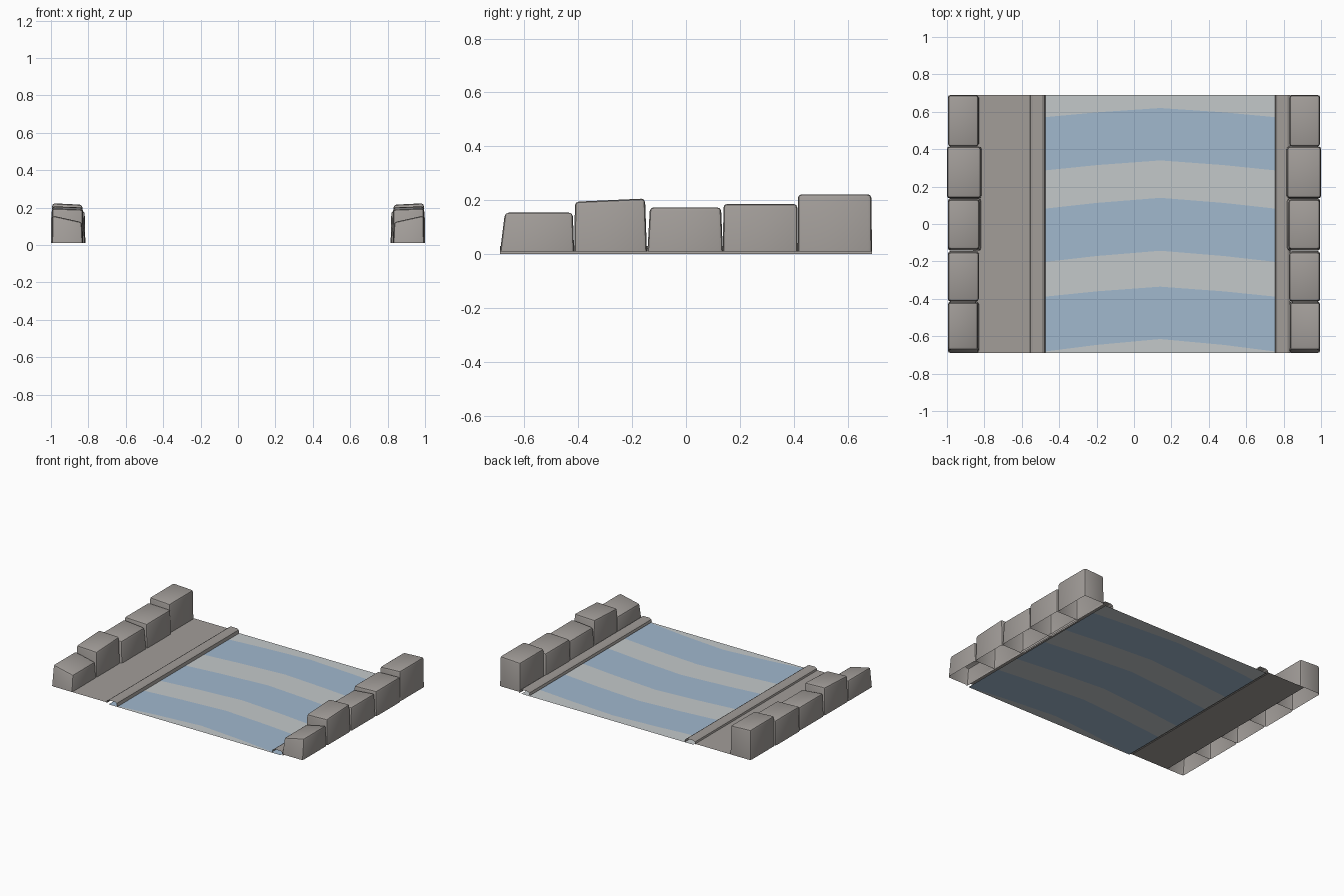
import bpy, bmesh

if "Cube" in bpy.data.objects:
    bpy.data.objects.remove(bpy.data.objects["Cube"])


def srgb(r, g, b):
    f = lambda c: (c / 255 / 12.92) if c < 11 else ((c / 255 + 0.055) / 1.055) ** 2.4
    return (f(r), f(g), f(b), 1)


def material(name, rgb):
    m = bpy.data.materials.new(name)
    m.diffuse_color = srgb(*rgb)
    m.use_nodes = True
    m.node_tree.nodes["Principled BSDF"].inputs["Base Color"].default_value = m.diffuse_color
    return m


STONE = material("warm grey stone", (162, 157, 153))
BLUE = material("water blue", (161, 184, 206))
PALE = material("pale water", (196, 201, 202))
HALF = 0.69


def make(name, bm, mats):
    me = bpy.data.meshes.new(name)
    bm.to_mesh(me)
    bm.free()
    ob = bpy.data.objects.new(name, me)
    bpy.context.collection.objects.link(ob)
    for m in mats:
        me.materials.append(m)
    return ob


def grid(name, rows, mats, rule=lambda r: 0):
    """Open sheet through rows of points, facing up."""
    bm = bmesh.new()
    vs = [[bm.verts.new(p) for p in row] for row in rows]
    for r in range(len(vs) - 1):
        for c in range(len(vs[r]) - 1):
            f = bm.faces.new((vs[r][c], vs[r][c + 1], vs[r + 1][c + 1], vs[r + 1][c]))
            f.material_index = rule(r)
    return make(name, bm, mats)


def strip(name, profile):
    """Profile (x, z) swept from front to back."""
    return grid(name, [[(x, y, z) for x, z in profile] for y in (-HALF, HALF)], [STONE])


# Water sheet with chevron stripes
MID, W = 0.14, 0.68
cols = [(-1, 0), (-0.5, 0.58), (0, 1), (0.5, 0.58), (1, 0)]
ends = [-0.69, -0.395, -0.21, 0.075, 0.28, 0.565]
peaks = [-0.615, -0.335, -0.143, 0.14, 0.34, 0.62]
rows = [[(MID + t * W, -HALF - 0.001, 0) for t, k in cols]]
rows += [[(MID + t * W, e + (p - e) * k, 0) for t, k in cols] for e, p in zip(ends, peaks)]
rows += [[(MID + t * W, HALF, 0) for t, k in cols]]
grid("water", rows, [PALE, BLUE], lambda r: r % 2)

# Bank path and low curbs beside the water
strip("bank_path", [(-0.86, 0.01), (-0.55, 0.01)])


def curb(name, a, b):
    strip(name, [(a, 0.005), (a + 0.005, 0.022), (a + 0.018, 0.03),
                 (b - 0.018, 0.03), (b - 0.005, 0.022), (b, 0.0)])


curb("left_curb", -0.558, -0.473)
curb("right_curb", 0.753, 0.838)

# Wall blocks: base y range, top y range, outer top height front/back,
# inner base x, inner top x, drop of inner top edge, outer x
BLOCKS = [
    (-0.69, -0.415, -0.672, -0.42, 0.157, 0.157, 0.83, 0.835, 0.035, 0.995),
    (-0.415, -0.145, -0.412, -0.152, 0.195, 0.207, 0.83, 0.83, 0.006, 0.995),
    (-0.143, 0.137, -0.134, 0.13, 0.175, 0.175, 0.818, 0.828, 0.015, 0.995),
    (0.137, 0.415, 0.139, 0.413, 0.187, 0.187, 0.816, 0.82, 0.006, 1.0),
    (0.415, 0.69, 0.415, 0.688, 0.223, 0.223, 0.83, 0.832, 0.008, 0.995),
]


def block(name, side, spec):
    y0, y1, t0, t1, zf, zb, xi, xt, drop, xo = spec
    base = 0.01
    pts = [(xi, y0, base), (xo, y0, base), (xo, y1, base), (xi, y1, base),
           (xt, t0, zf - drop), (xo - 0.002, t0, zf),
           (xo - 0.002, t1, zb), (xt, t1, zb - drop)]
    bm = bmesh.new()
    v = [bm.verts.new((side * x, y, z)) for x, y, z in pts]
    bottom = bm.faces.new([v[i] for i in (3, 2, 1, 0)])
    bm.faces.new(v[4:])
    for i in range(4):
        j = (i + 1) % 4
        bm.faces.new((v[i], v[j], v[j + 4], v[i + 4]))
    bmesh.ops.recalc_face_normals(bm, faces=bm.faces)
    low = set(bottom.edges)
    bmesh.ops.bevel(bm, geom=[e for e in bm.edges if e not in low], offset=0.014,
                    segments=2, profile=0.5, affect='EDGES')
    # open underside
    under = [f for f in bm.faces if all(w.co.z < base + 0.001 for w in f.verts)]
    bmesh.ops.delete(bm, geom=under, context='FACES')
    ob = make(name, bm, [STONE])
    bpy.ops.object.select_all(action='DESELECT')
    ob.select_set(True)
    bpy.context.view_layer.objects.active = ob
    bpy.ops.object.shade_smooth_by_angle()


for label, side in (("left", -1), ("right", 1)):
    for n, spec in enumerate(BLOCKS, 1):
        block(f"{label}_wall_block_{n}", side, spec)
